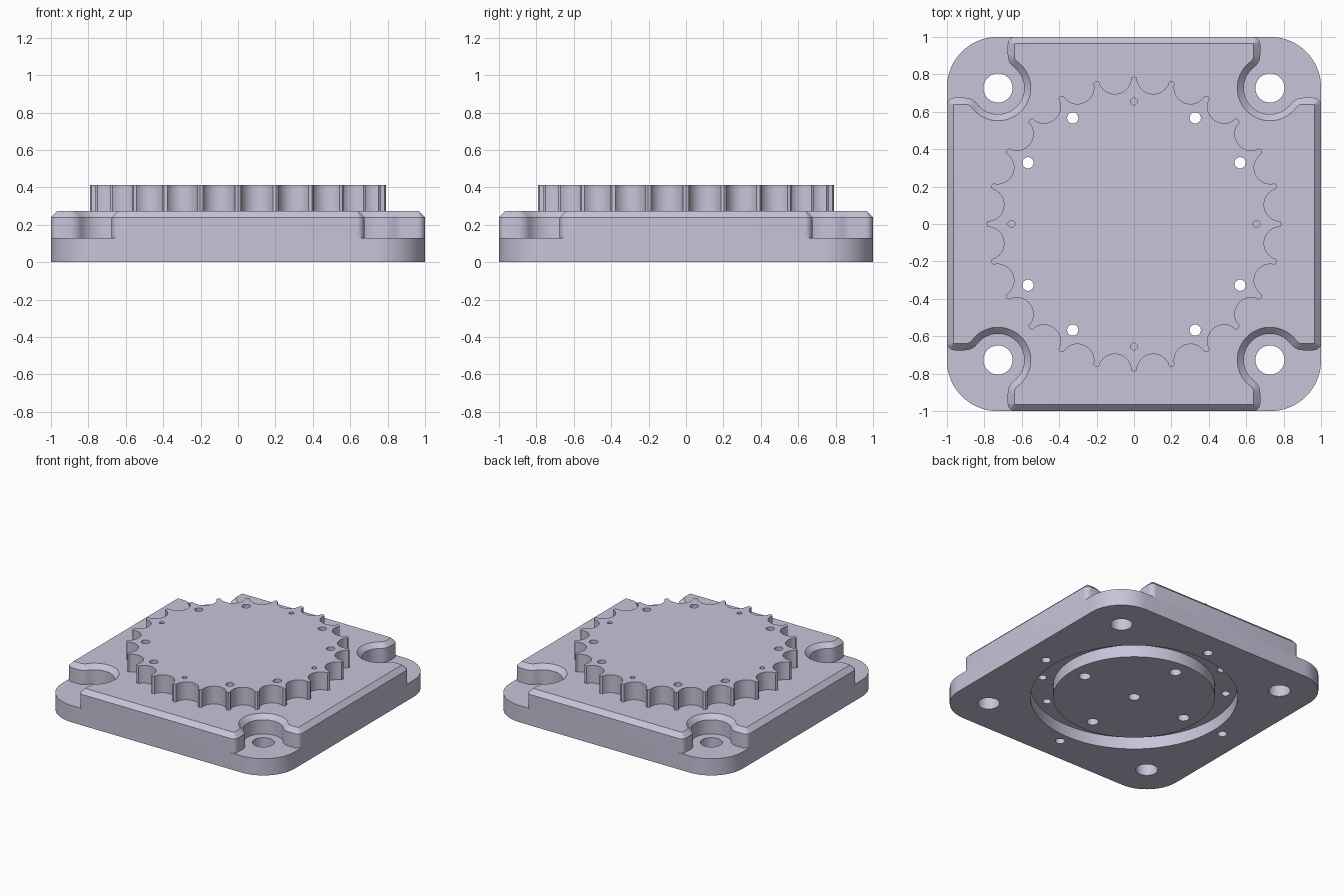
import bpy, bmesh
from math import sin, cos, radians, pi

cube = bpy.data.objects.get("Cube")
if cube:
    bpy.data.objects.remove(cube)

metal = bpy.data.materials.new("pale_lavender_grey")
metal.use_nodes = True
COLOUR = (0.56, 0.56, 0.70, 1)
metal.diffuse_color = COLOUR
metal.node_tree.nodes["Principled BSDF"].inputs["Base Color"].default_value = COLOUR

BOLT = 0.727                      # corner bolt position
PLATE_TOP, BLOCK_TOP, GEAR_TOP = 0.13, 0.275, 0.413
GROOVE = 0.093                    # depth of the groove underneath


def arc(cx, cy, r, start, end, steps):
    angles = [radians(start + (end - start) * i / steps) for i in range(steps + 1)]
    return [(cx + r * cos(a), cy + r * sin(a)) for a in angles]


def circle(r, x=0, y=0, steps=32):
    return arc(x, y, r, 0, 360, steps)[:-1]


def four_ways(points):
    """Repeat a quarter outline around z."""
    out = []
    for c, s in ((1, 0), (0, 1), (-1, 0), (0, -1)):
        out += [(x * c - y * s, x * s + y * c) for x, y in points]
    return out


def loft(bm, layers):
    """Closed solid through (outline, height) layers."""
    rings = [[bm.verts.new((x, y, z)) for x, y in pts] for pts, z in layers]
    n = len(rings[0])
    for low, high in zip(rings, rings[1:]):
        for i in range(n):
            j = (i + 1) % n
            bm.faces.new((low[i], low[j], high[j], high[i]))
    bm.faces.new(rings[0][::-1])
    bm.faces.new(rings[-1])


def solid(name, *lofts):
    bm = bmesh.new()
    for layers in lofts:
        loft(bm, layers)
    mesh = bpy.data.meshes.new(name)
    bm.to_mesh(mesh)
    bm.free()
    obj = bpy.data.objects.new(name, mesh)
    bpy.context.collection.objects.link(obj)
    return obj


def drill(name, places, r, z0, z1):
    """Cutter made of equal round pins."""
    obj = solid(name, *[[(circle(r, x, y), z0), (circle(r, x, y), z1)] for x, y in places])
    obj.hide_render = True
    return obj


def finish(obj, cutters):
    """Cut the part, then colour and shade it."""
    for cutter in cutters:
        mod = obj.modifiers.new(cutter.name, "BOOLEAN")
        mod.operation, mod.solver, mod.object = "DIFFERENCE", "EXACT", cutter
    bpy.context.view_layer.update()
    graph = bpy.context.evaluated_depsgraph_get()
    mesh = bpy.data.meshes.new_from_object(obj.evaluated_get(graph))
    obj.modifiers.clear()
    obj.data = mesh
    mesh.materials.clear()
    mesh.materials.append(metal)
    bpy.ops.object.select_all(action="DESELECT")
    obj.select_set(True)
    bpy.context.view_layer.objects.active = obj
    bpy.ops.object.shade_smooth_by_angle(angle=radians(30))


def block_outline(inset):
    """Square with a lobed scoop round each corner bolt."""
    edge, lip, lobe, scoop = 0.675, 0.04, 0.08, 0.14
    near = edge - lobe
    far = BOLT + ((scoop + lobe) ** 2 - (BOLT - near) ** 2) ** 0.5
    turn = 143.1                  # where lobe and scoop meet
    pts = arc(1 - lip, edge - lip, lip - inset, 0, 90, 6)
    pts += arc(far, near, lobe - inset, 90, turn, 6)
    pts += arc(BOLT, BOLT, scoop + inset, turn + 180, 270 - turn, 28)[1:-1]
    pts += arc(near, far, lobe - inset, 90 - turn, 0, 6)
    pts += arc(edge - lip, 1 - lip, lip - inset, 0, 90, 6)
    return four_ways(pts)


def gear_outline(teeth=24, tip=0.79, bite=0.088):
    """Thin rounded tips between round bites."""
    pts = []
    for k in range(teeth):
        a = 2 * pi * k / teeth
        for off in (-0.011, 0, 0.011):
            r = tip - abs(off) * 0.35
            pts.append((r * cos(a + off), r * sin(a + off)))
        mid = a + pi / teeth
        turn = mid * 180 / pi
        pts += arc(tip * cos(mid), tip * sin(mid), bite, turn + 262, turn + 98, 16)
    return pts


# Parts
plate_edge = four_ways(arc(0.73, 0.73, 0.27, 0, 90, 20))
base_plate = solid("base_plate", [(plate_edge, 0), (plate_edge, PLATE_TOP)])
raised_block = solid("raised_block", [(block_outline(0), PLATE_TOP),
                                      (block_outline(0), 0.24),
                                      (block_outline(0.035), BLOCK_TOP)])
scalloped_disc = solid("scalloped_disc", [(gear_outline(), BLOCK_TOP),
                                          (gear_outline(), GEAR_TOP)])
boss_edge = circle(0.57, steps=96)
bottom_boss = solid("bottom_boss", [(boss_edge, 0), (boss_edge, GROOVE)])

# Hole cutters
ring = [(0.655 * cos(radians(a)), 0.655 * sin(radians(a))) for a in (30, 60)]
through = drill("through_holes", four_ways(ring), 0.03, -0.2, 0.6)
bolts = drill("bolt_holes", four_ways([(BOLT, BOLT)]), 0.078, -0.2, 0.2)
pins = drill("pin_holes", four_ways([(0.655, 0)]), 0.018, 0.32, 0.6)
outer = drill("outer_blind_holes", four_ways([(0.81, 0)]), 0.034, -0.2, 0.1)
inner = drill("boss_holes", [(0, 0)] + four_ways([(0.454, 0)]), 0.042, -0.2, 0.2)
pocket_edge = circle(0.73, steps=96)
pocket = solid("groove_cutter", [(pocket_edge, -0.2), (pocket_edge, GROOVE)])

finish(base_plate, [pocket, bolts, through, outer])
finish(raised_block, [through])
finish(scalloped_disc, [through, pins])
finish(bottom_boss, [inner])

for cutter in (through, bolts, pins, outer, inner, pocket):
    bpy.data.objects.remove(cutter)
